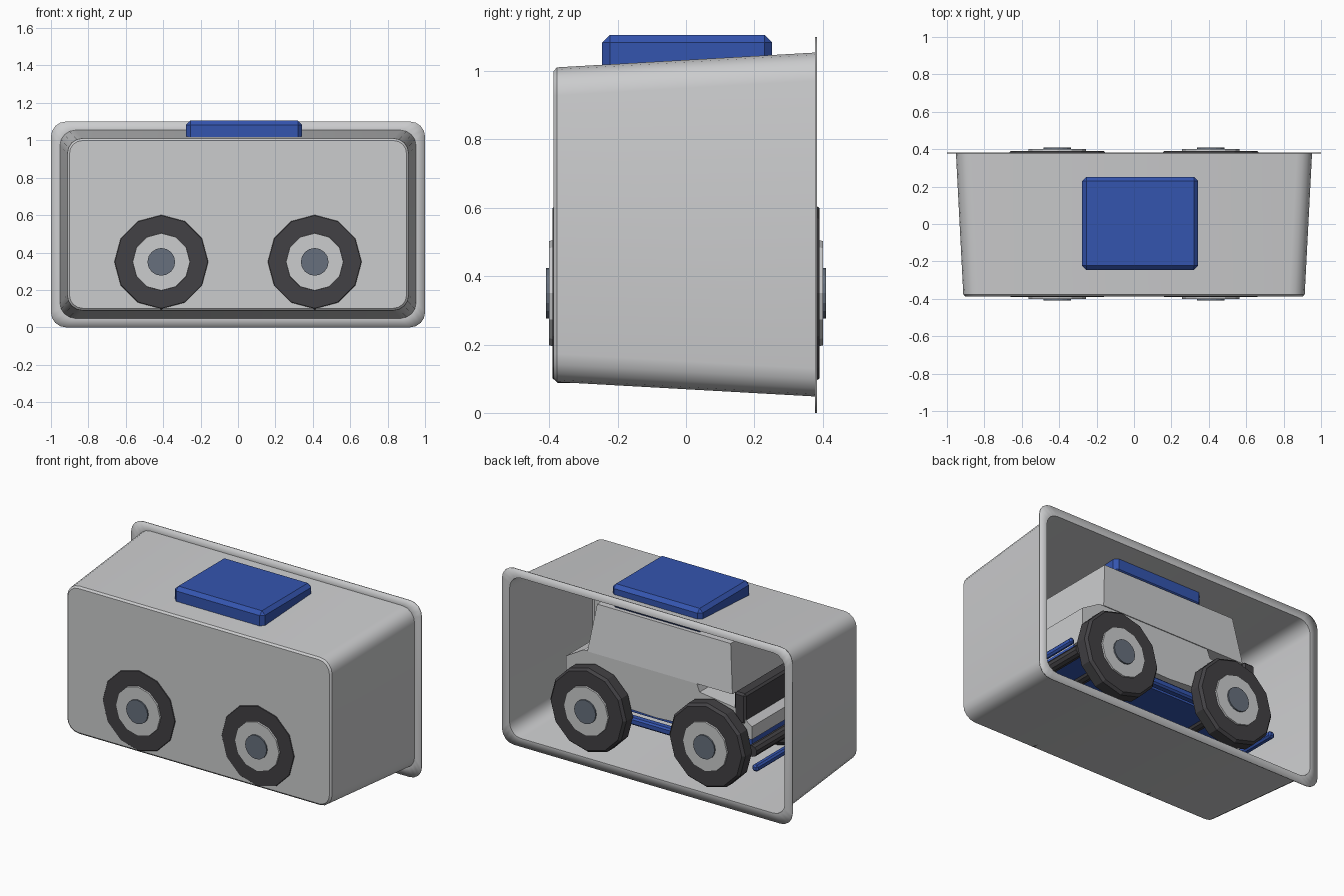
import bpy, bmesh, math
from mathutils import Vector

if "Cube" in bpy.data.objects:
    bpy.data.objects.remove(bpy.data.objects["Cube"])


def material(name, rgb):
    m = bpy.data.materials.new(name)
    m.diffuse_color = (*rgb, 1)
    m.use_nodes = True
    m.node_tree.nodes["Principled BSDF"].inputs["Base Color"].default_value = m.diffuse_color
    return m


GREY = material("light grey", (0.60, 0.605, 0.615))
BLUE = material("blue", (0.034, 0.09, 0.43))
DARK = material("charcoal", (0.055, 0.053, 0.058))
STEEL = material("slate", (0.135, 0.163, 0.205))


def finish(name, bm, mat, bevel=0, smooth=False):
    bmesh.ops.recalc_face_normals(bm, faces=bm.faces)
    me = bpy.data.meshes.new(name)
    bm.to_mesh(me)
    bm.free()
    ob = bpy.data.objects.new(name, me)
    bpy.context.collection.objects.link(ob)
    me.materials.append(mat)
    if bevel:
        b = ob.modifiers.new("bevel", 'BEVEL')
        b.width, b.segments = bevel, 1
    if smooth:
        bpy.context.view_layer.objects.active = ob
        ob.select_set(True)
        bpy.ops.object.shade_smooth_by_angle(angle=math.radians(30))
        ob.select_set(False)
    return ob


def loft(bm, rings, cap_start=True, cap_end=True):
    loops = [[bm.verts.new(p) for p in r] for r in rings]
    for a, b in zip(loops, loops[1:]):
        for i in range(len(a)):
            j = (i + 1) % len(a)
            bm.faces.new((a[i], a[j], b[j], b[i]))
    if cap_start:
        bm.faces.new(loops[0])
    if cap_end:
        bm.faces.new(loops[-1])


def box(name, lo, hi, mat, bevel=0):
    bm = bmesh.new()
    loft(bm, [[(lo[0], lo[1], z), (hi[0], lo[1], z), (hi[0], hi[1], z), (lo[0], hi[1], z)]
              for z in (lo[2], hi[2])])
    return finish(name, bm, mat, bevel)


def rounded_rect(hx, z0, z1, r, y, seg=4):
    pts = []
    for k, (cx, cz) in enumerate([(hx - r, z1 - r), (r - hx, z1 - r), (r - hx, z0 + r), (hx - r, z0 + r)]):
        for s in range(seg + 1):
            a = math.pi / 2 * (k + s / seg)
            pts.append((cx + r * math.cos(a), y, cz + r * math.sin(a)))
    return pts


def turned(name, x, z, profile, sides, mat):
    """Disc about the y axis from (y, radius) pairs."""
    bm = bmesh.new()
    loft(bm, [[(x + r * math.sin(2 * math.pi * i / sides), y, z + r * math.cos(2 * math.pi * i / sides))
               for i in range(sides)] for y, r in profile])
    return finish(name, bm, mat)


# Tapered tray, open at the back, with a flat flange
bm = bmesh.new()
loft(bm, [rounded_rect(1.0, 0.0, 1.10, 0.08, 0.38),
          rounded_rect(0.95, 0.05, 1.052, 0.08, 0.38),
          rounded_rect(0.91, 0.093, 1.008, 0.08, -0.376),
          rounded_rect(0.90, 0.103, 0.998, 0.07, -0.385)], cap_start=False)
tray = finish("tray", bm, GREY, smooth=True)
thick = tray.modifiers.new("thickness", 'SOLIDIFY')
thick.thickness, thick.offset = 0.006, 0

# Lower car body, a side profile drawn across the width
side = [(-0.66, 0.42), (-0.66, 0.50), (-0.54, 0.59), (-0.30, 0.62), (-0.28, 0.67),
        (0.50, 0.67), (0.62, 0.60), (0.62, 0.40), (0.0, 0.38)]
bm = bmesh.new()
loft(bm, [[(x, y, z) for x, z in side] for y in (-0.295, 0.295)])
finish("lower_body", bm, GREY)

# Cabin with leaning walls
bm = bmesh.new()
loft(bm, [[(x0, -w, z), (x1, -w, z), (x1, w, z), (x0, w, z)]
          for x0, x1, w, z in ((-0.53, 0.47, 0.30, 0.67), (-0.49, 0.43, 0.26, 0.96))])
finish("cabin", bm, GREY)

# Roof pad that pushes up through the tray
box("roof_pad", (-0.277, -0.245, 0.955), (0.343, 0.252, 1.105), BLUE, 0.022)

# Grille, chassis and bumpers
box("grille", (-0.62, -0.30, 0.50), (-0.54, 0.30, 0.69), DARK, 0.012)
box("chassis", (-0.61, -0.22, 0.33), (0.62, 0.22, 0.40), BLUE)
box("front_bumper", (-0.73, -0.34, 0.25), (-0.69, 0.34, 0.29), BLUE, 0.01)
box("rear_bumper", (0.66, -0.28, 0.36), (0.69, 0.28, 0.40), BLUE, 0.01)
for s, label in ((1, "left"), (-1, "right")):
    y = 0.29 * s
    box(label + "_sill", (-0.62, y - 0.025, 0.30), (0.60, y + 0.025, 0.345), BLUE, 0.01)
for x, label in ((-0.65, "front"), (0.62, "rear")):
    turned(label + "_crossbar", x, 0.34, [(-0.28, 0.035), (0.28, 0.035)], 10, DARK)

# Wheels: tyre, hub and cap on each side, joined by axles
for x, end in ((-0.41, "front"), (0.41, "rear")):
    turned(end + "_axle", x, 0.35, [(-0.32, 0.04), (0.32, 0.04)], 10, DARK)
    for s, label in ((1, "left"), (-1, "right")):
        name = end + "_" + label
        turned(name + "_tyre", x, 0.35,
               [(s * y, r) for y, r in ((0.295, 0.24), (0.31, 0.262), (0.375, 0.262), (0.391, 0.248))], 12, DARK)
        turned(name + "_hub", x, 0.35, [(s * 0.38, 0.155), (s * 0.401, 0.153)], 12, GREY)
        turned(name + "_cap", x, 0.35, [(s * 0.39, 0.074), (s * 0.41, 0.074)], 16, STEEL)
